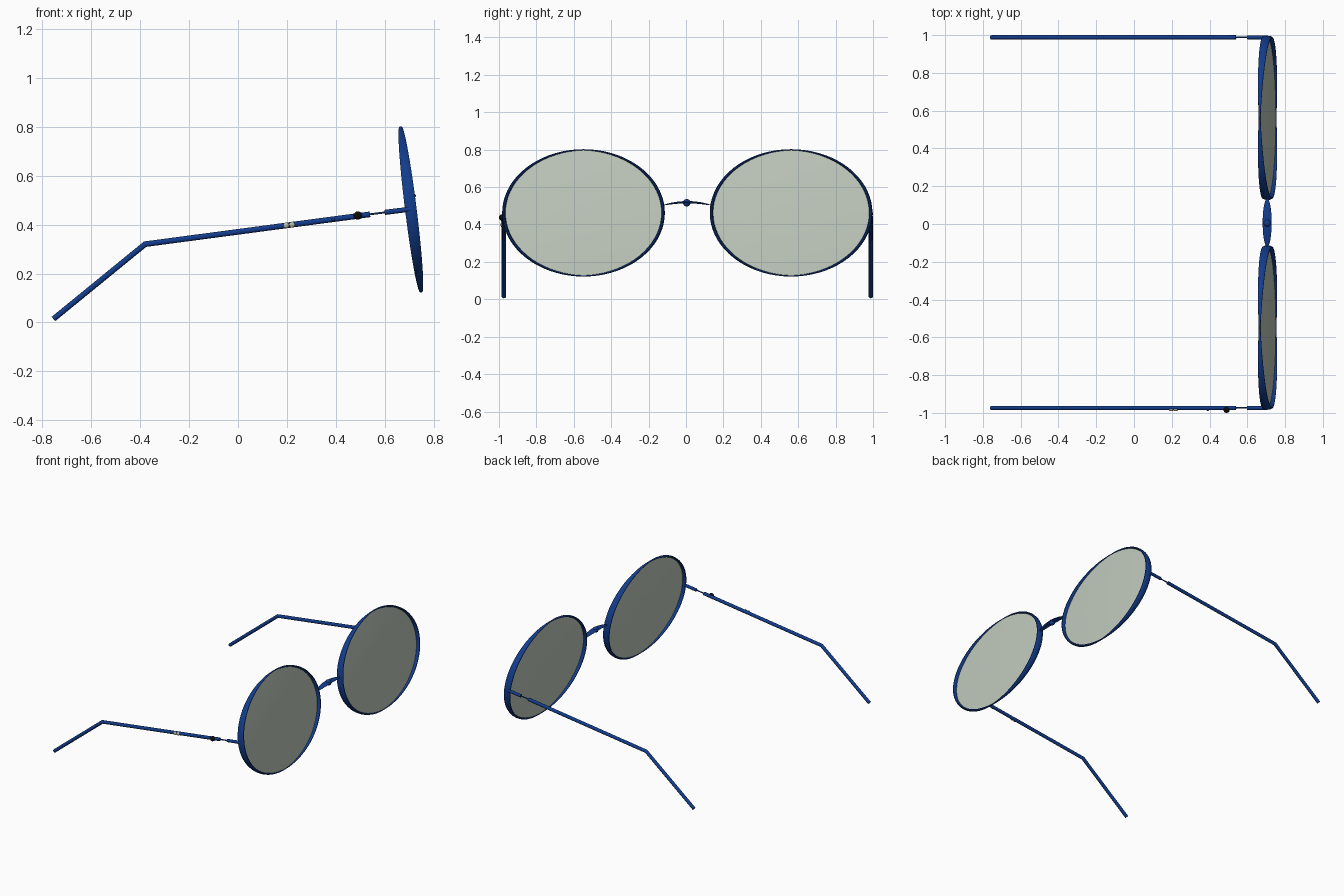
import bpy, bmesh, math
from mathutils import Vector, Matrix

if "Cube" in bpy.data.objects:
    bpy.data.objects.remove(bpy.data.objects["Cube"], do_unlink=True)


def make_material(name, color, metallic=0.0, roughness=0.5):
    mat = bpy.data.materials.new(name)
    mat.use_nodes = True
    mat.diffuse_color = (*color, 1)
    shader = mat.node_tree.nodes["Principled BSDF"]
    shader.inputs["Base Color"].default_value = (*color, 1)
    shader.inputs["Metallic"].default_value = metallic
    shader.inputs["Roughness"].default_value = roughness
    return mat


BLUE = make_material("frame blue", (0.006, 0.045, 0.26))
GLASS = make_material("pale lens", (0.53, 0.59, 0.51), 1.0, 0.1)
BLACK = make_material("black", (0.004, 0.004, 0.004))
CREAM = make_material("pale trim", (0.5, 0.52, 0.45))

MID_Y = 0.007                     # symmetry plane of the frame
LENS_X, LENS_Z, LENS_Y = 0.707, 0.462, 0.555
TILT = Matrix.Rotation(math.radians(-7.1), 4, 'Y')
SEGMENTS = 72


def finish(name, bm, mat, angle=40):
    bmesh.ops.recalc_face_normals(bm, faces=bm.faces)
    mesh = bpy.data.meshes.new(name)
    bm.to_mesh(mesh)
    bm.free()
    obj = bpy.data.objects.new(name, mesh)
    bpy.context.collection.objects.link(obj)
    mesh.materials.append(mat)
    bpy.ops.object.select_all(action='DESELECT')
    obj.select_set(True)
    bpy.context.view_layer.objects.active = obj
    bpy.ops.object.shade_smooth_by_angle(angle=math.radians(angle))


def bridge_loops(bm, first, second):
    n = len(first)
    for i in range(n):
        j = (i + 1) % n
        bm.faces.new((first[i], first[j], second[j], second[i]))


def ellipsoid(name, center, radii, mat, arch=0.0):
    bm = bmesh.new()
    bmesh.ops.create_uvsphere(bm, u_segments=24, v_segments=16, radius=1)
    for v in bm.verts:
        lift = Vector((0, 0, arch * (1 - v.co.y ** 2)))
        v.co = Vector(center) + Matrix.Diagonal(radii) @ v.co + lift
    finish(name, bm, mat)


def rod(name, points, radius, mat):
    # Mitred round rod lying in a plane of constant y
    bm = bmesh.new()
    pts = [Vector(p) for p in points]
    side = Vector((0, 1, 0))
    loops = []
    for i, p in enumerate(pts):
        before = (p - pts[i - 1]).normalized() if i else None
        after = (pts[i + 1] - p).normalized() if i < len(pts) - 1 else None
        along = ((before or after) + (after or before)).normalized()
        normal = along.cross(side)
        stretch = 1 / along.dot(before or after)
        ring = [k * math.tau / 12 for k in range(12)]
        loops.append([bm.verts.new(p + radius * (math.cos(a) * side + math.sin(a) * stretch * normal))
                      for a in ring])
    for first, second in zip(loops, loops[1:]):
        bridge_loops(bm, first, second)
    bm.faces.new(loops[0])
    bm.faces.new(loops[-1])
    finish(name, bm, mat, 50)


def rim(name, center):
    # Oval rim that is deep at the sides and thin at top and bottom
    bm = bmesh.new()
    loops = []
    for i in range(SEGMENTS):
        a = i * math.tau / SEGMENTS
        c, s = math.cos(a), math.sin(a)
        thick, depth = 0.003 + 0.006 * abs(c), 0.005 + 0.02 * abs(c)
        loop = []
        for k in range(10):
            b = k * math.tau / 10
            off = thick * (math.cos(b) - 1)
            loop.append(bm.verts.new((depth * math.sin(b), (0.435 + off) * c, (0.343 + off) * s)))
        loops.append(loop)
    for i in range(SEGMENTS):
        bridge_loops(bm, loops[i - 1], loops[i])
    bm.transform(Matrix.Translation(center) @ TILT)
    finish(name, bm, BLUE, 60)


def lens(name, center):
    # Slightly domed oval disc, closed front and back
    bm = bmesh.new()
    rings = {}
    for face in (1, -1):
        for r in (1, 0.75, 0.5, 0.25):
            x = face * (0.002 + 0.008 * (1 - r * r))
            rings[face, r] = [bm.verts.new((x, 0.424 * r * math.cos(i * math.tau / SEGMENTS),
                                            0.339 * r * math.sin(i * math.tau / SEGMENTS)))
                              for i in range(SEGMENTS)]
        for outer, inner in ((1, 0.75), (0.75, 0.5), (0.5, 0.25)):
            bridge_loops(bm, rings[face, outer], rings[face, inner])
        bm.faces.new(rings[face, 0.25])
    bridge_loops(bm, rings[1, 1], rings[-1, 1])
    bm.transform(Matrix.Translation(center) @ TILT)
    finish(name, bm, GLASS)


# Both halves of the frame
for label, sign in (("left", 1), ("right", -1)):
    center = Vector((LENS_X, MID_Y + sign * LENS_Y, LENS_Z))
    rim(label + "_rim", center)
    lens(label + "_lens", center)
    y = MID_Y + sign * 0.981
    rod(label + "_temple", [(-0.755, y, 0.014), (-0.38, y, 0.32), (0.54, y, 0.442)], 0.0115, BLUE)
    rod(label + "_hinge_pin", [(0.53, y, 0.441), (0.61, y, 0.451)], 0.004, BLUE)
    rod(label + "_hinge_block", [(0.6, y, 0.45), (0.705, y, 0.463)], 0.0105, BLUE)

# Arched nose bridge with a bead in the middle
ellipsoid("nose_bridge", (0.705, MID_Y, 0.503), (0.024, 0.128, 0.006), BLUE, arch=0.016)
ellipsoid("bridge_bead", (0.705, MID_Y - 0.003, 0.516), (0.02, 0.02, 0.02), BLUE)

# Small ornaments on one temple
side_y = MID_Y - 0.981
ellipsoid("temple_stud", (0.49, side_y - 0.009, 0.437), (0.017, 0.017, 0.017), BLACK)
ellipsoid("temple_dot", (0.39, side_y - 0.01, 0.422), (0.007, 0.006, 0.007), BLUE)
for i, x in enumerate((0.197, 0.221)):
    ellipsoid("trim_bead_%d" % (i + 1), (x, side_y - 0.009, 0.397 + 0.003 * i),
              (0.012, 0.008, 0.012), CREAM)
